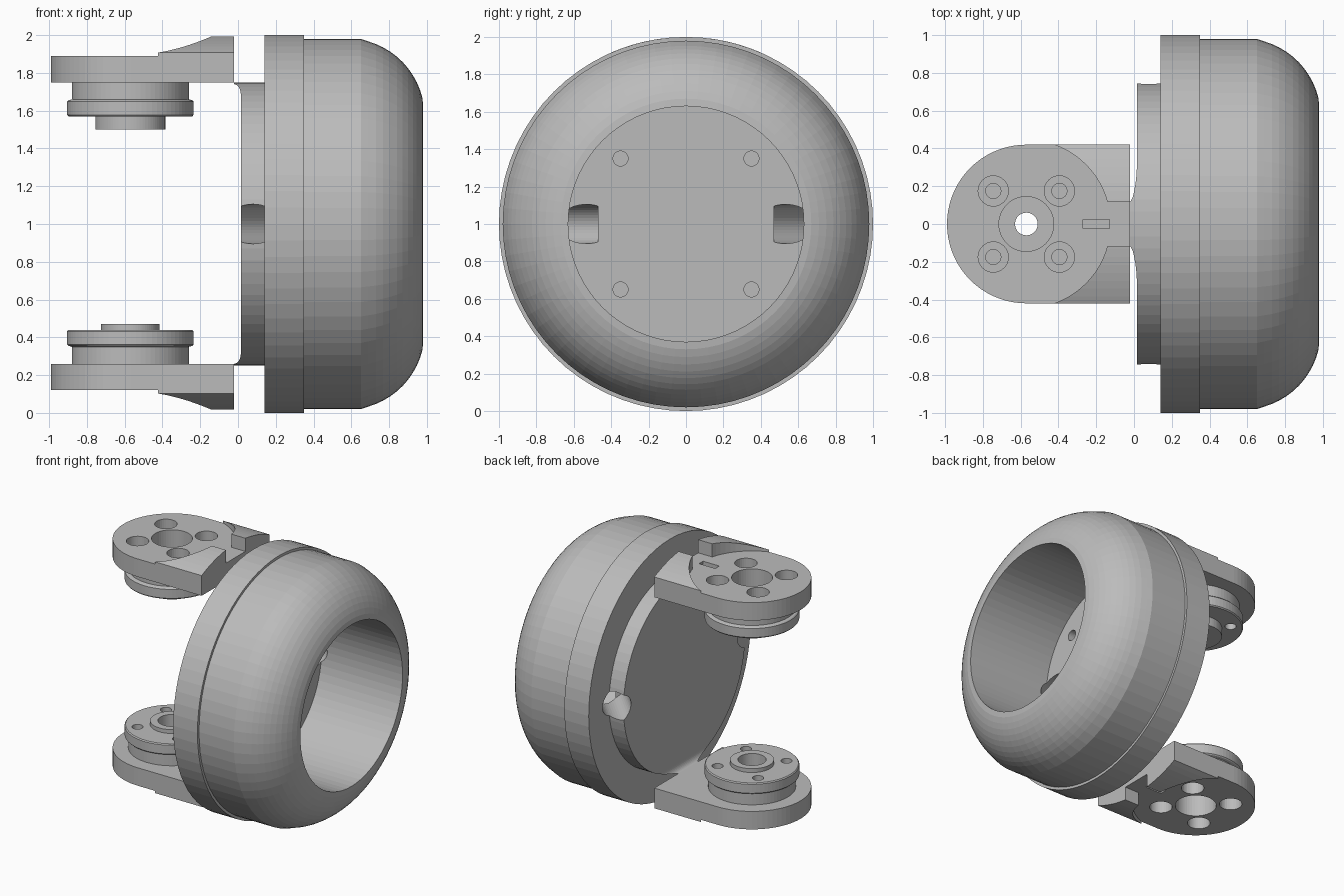
import bpy, bmesh, math
from mathutils import Matrix, Vector

if "Cube" in bpy.data.objects:
    bpy.data.objects.remove(bpy.data.objects["Cube"])

grey = bpy.data.materials.new("plain grey")
grey.diffuse_color = (0.5, 0.5, 0.5, 1)
grey.use_nodes = True
grey.node_tree.nodes["Principled BSDF"].inputs["Base Color"].default_value = grey.diffuse_color
SEG = 72


def add(name, bm):
    bmesh.ops.recalc_face_normals(bm, faces=bm.faces)
    me = bpy.data.meshes.new(name)
    bm.to_mesh(me)
    bm.free()
    ob = bpy.data.objects.new(name, me)
    bpy.context.collection.objects.link(ob)
    me.materials.append(grey)
    return ob


def lathe(name, prof, matrix, seg=SEG):
    """Closed solid from (height, radius) points; the ends are capped."""
    bm = bmesh.new()
    rings = [[bm.verts.new((r * math.cos(2 * math.pi * i / seg),
                            r * math.sin(2 * math.pi * i / seg), h))
              for i in range(seg)] for h, r in prof]
    for a, b in zip(rings, rings[1:]):
        for i in range(seg):
            j = (i + 1) % seg
            bm.faces.new((a[i], a[j], b[j], b[i]))
    bm.faces.new(rings[0])
    bm.faces.new(rings[-1])
    bm.transform(matrix)
    return add(name, bm)


def cyl(x, y, z0, z1, r, seg=32):
    return lathe("cutter", [(z0, r), (z1, r)], Matrix.Translation((x, y, 0)), seg)


def box(x0, x1, y0, y1, z0, z1):
    bm = bmesh.new()
    bmesh.ops.create_cube(bm, size=1)
    for v in bm.verts:
        v.co = ((x0, x1)[v.co.x > 0], (y0, y1)[v.co.y > 0], (z0, z1)[v.co.z > 0])
    return add("cutter", bm)


def prism(name, pts, matrix, depth):
    """Extrude a flat outline along its local z."""
    bm = bmesh.new()
    f = bm.faces.new([bm.verts.new((a, b, 0)) for a, b in pts])
    res = bmesh.ops.extrude_face_region(bm, geom=[f])
    bmesh.ops.translate(bm, vec=(0, 0, depth),
                        verts=[g for g in res["geom"] if isinstance(g, bmesh.types.BMVert)])
    bm.transform(matrix)
    return add(name, bm)


def boolean(ob, op, *others):
    for o in others:
        m = ob.modifiers.new("cut", 'BOOLEAN')
        m.operation, m.solver, m.object = op, 'EXACT', o
    bpy.context.view_layer.update()
    dg = bpy.context.evaluated_depsgraph_get()
    me = bpy.data.meshes.new_from_object(ob.evaluated_get(dg))
    ob.modifiers.clear()
    ob.data = me
    for o in others:
        bpy.data.objects.remove(o)
    return ob


# Cup-shaped housing turned around the x axis
along_x = Matrix.Translation((0, 0, 1)) @ Matrix.Rotation(math.pi / 2, 4, 'Y')
dome = [(0.575 + 0.413 * math.cos(t), 0.57 + 0.413 * math.sin(t))
        for t in [math.radians(80 - 72 * i / 12) for i in range(1, 12)]]
housing = lathe("housing", [(0.015, 0.75), (0.14, 0.75), (0.14, 1), (0.35, 1), (0.35, 0.98),
                            (0.65, 0.98)] + dome + [(0.98, 0.63), (0.28, 0.63)], along_x)
cutters = []
for s in (-1, 1):
    # slanted cable passages
    d = Vector((0.69, -0.72 * s, 0)).normalized()
    m = Matrix.Translation((0.08, 0.74 * s, 1)) @ d.to_track_quat('Z', 'Y').to_matrix().to_4x4()
    cutters.append(lathe("cutter", [(-0.3, 0.105), (0.332, 0.105)], m, 40))
    # blind screw holes in the floor
    for t in (-1, 1):
        m = Matrix.Translation((0, 0.35 * s, 0.35 * t)) @ along_x
        cutters.append(lathe("cutter", [(0.2, 0.04), (0.4, 0.04)], m, 24))
boolean(housing, 'DIFFERENCE', *cutters)

CX = -0.57


def arm(name, tip_z, tip_r, bore_r):
    # round-ended plate
    pts = [(-0.02, 0.42)] + [(CX + 0.42 * math.cos(a), 0.42 * math.sin(a))
                             for a in [math.pi * (0.5 + i / 36) for i in range(37)]] + [(-0.02, -0.42)]
    plate = prism(name, pts, Matrix.Translation((0, 0, 1.75)), 0.14)
    # raised end blocks following the housing curve
    block = lathe("block", [(-0.5, 1), (-0.02, 1)], along_x, 144)
    boolean(block, 'INTERSECT', box(-0.6, -0.02, -0.42, 0.42, 1.8, 2.1))
    boolean(block, 'DIFFERENCE', cyl(CX, 0, 1.7, 2.1, 0.445, SEG),
            box(-0.3, 0.1, -0.12, 0.12, 1.7, 2.1))
    # stepped bearing hub
    hub = lathe("hub", [(1.8, 0.31), (1.66, 0.31), (1.655, 0.328), (1.648, 0.335), (1.578, 0.335),
                        (1.57, 0.328), (1.57, tip_r), (tip_z, tip_r)],
                Matrix.Translation((CX, 0, 0)))
    boolean(plate, 'UNION', block, hub)
    # centre bore, counterbored screws and key slot
    cuts = [cyl(CX, 0, 1.4, 2.1, bore_r, 40), cyl(CX, 0, 1.7, 2.1, 0.145, 48),
            box(-0.27, -0.13, -0.025, 0.025, 1.83, 2.1)]
    for sx in (-0.175, 0.175):
        for sy in (-0.175, 0.175):
            cuts += [cyl(CX + sx, sy, 1.79, 2.1, 0.08), cyl(CX + sx, sy, 1.7, 1.95, 0.04),
                     cyl(CX + sx, sy, 1.4, 1.62, 0.04)]
    boolean(plate, 'DIFFERENCE', *cuts)
    return plate


def fillet(name):
    # concave fillet joining the arm to the housing rim
    pts = [(0.03, 1.68), (0.03, 1.76), (-0.02, 1.76), (-0.02, 1.74)]
    pts += [(-0.02 + 0.035 * math.sin(a), 1.685 + 0.055 * math.cos(a))
            for a in [math.pi / 2 * i / 8 for i in range(1, 9)]]
    ob = prism(name, pts, Matrix.Translation((0, 0.5, 0)) @ Matrix.Rotation(math.pi / 2, 4, 'X'), 1)
    return boolean(ob, 'INTERSECT', lathe("cutter", [(-0.1, 0.75), (0.1, 0.75)], along_x))


def flip(ob, centre):
    # mirror a part to the lower side
    ob.data.transform(Matrix.Translation((0, 0, 2 * centre)) @ Matrix.Diagonal((1, 1, -1, 1)))
    ob.data.flip_normals()


arm("upper_arm", 1.5, 0.185, 0.06)
flip(arm("lower_arm", 1.54, 0.155, 0.1), 1.005)
fillet("upper_fillet")
flip(fillet("lower_fillet"), 1.0)
